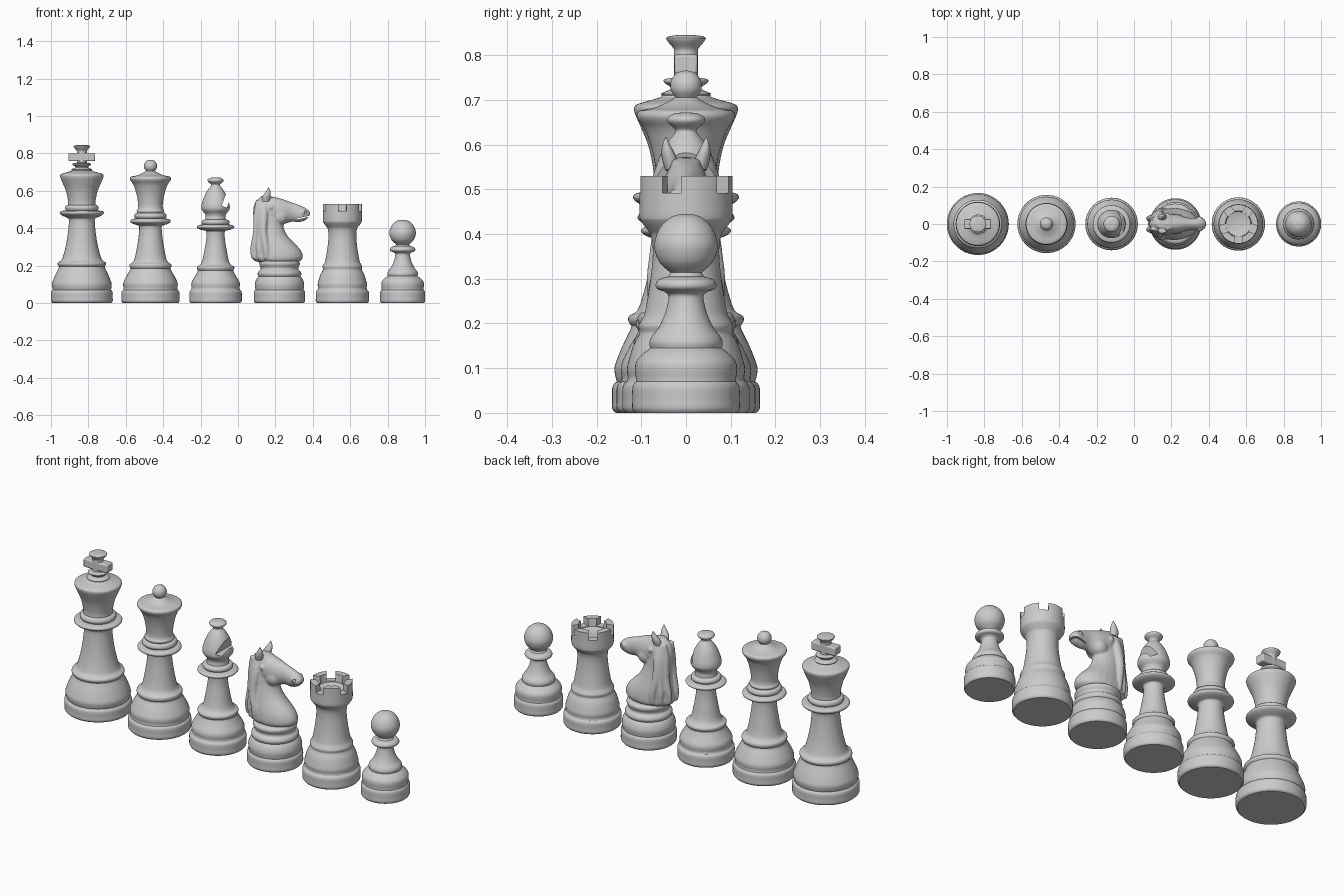
import bpy, bmesh, math
from mathutils import Vector, Matrix


def spline(pts, n=4):
    """Catmull-Rom through tuples; a repeated point makes a corner."""
    out = []
    for i in range(len(pts) - 1):
        a, b, c, d = (pts[max(i - 1, 0)], pts[i], pts[i + 1], pts[min(i + 2, len(pts) - 1)])
        if b == c:
            continue
        for k in range(n):
            t = k / n
            out.append([0.5 * (2 * q + (r - p) * t + (2 * p - 5 * q + 4 * r - s) * t * t
                               + (3 * q - p - 3 * r + s) * t ** 3) for p, q, r, s in zip(a, b, c, d)])
    return out + [list(pts[-1])]


def finish(bm, name, x=0.0):
    bmesh.ops.remove_doubles(bm, verts=bm.verts, dist=1e-5)
    bmesh.ops.recalc_face_normals(bm, faces=bm.faces)
    me = bpy.data.meshes.new(name)
    bm.to_mesh(me)
    bm.free()
    ob = bpy.data.objects.new(name, me)
    ob.location.x = x
    bpy.context.collection.objects.link(ob)
    return ob


def activate(ob):
    bpy.ops.object.select_all(action='DESELECT')
    ob.select_set(True)
    bpy.context.view_layer.objects.active = ob


def smooth(ob, angle=40):
    activate(ob)
    bpy.ops.object.shade_smooth_by_angle(angle=math.radians(angle))


def rings_to_faces(bm, rings, caps=False):
    for a, b in zip(rings, rings[1:]):
        for i in range(len(a)):
            j = (i + 1) % len(a)
            bm.faces.new((a[i], a[j], b[j], b[i]))
    if caps:
        bm.faces.new(rings[0])
        bm.faces.new(rings[-1])


def lathe(name, x, pts, seg=64):
    bm = bmesh.new()
    rings = []
    for r, z in spline(pts):
        r = max(r, 0.0)
        rings.append([bm.verts.new((r * math.cos(2 * math.pi * i / seg), r * math.sin(2 * math.pi * i / seg), max(z, 0)))
                      for i in range(seg)])
    rings_to_faces(bm, rings)
    bmesh.ops.dissolve_degenerate(bm, edges=bm.edges, dist=1e-6)
    return finish(bm, name, x)


def loft(bm, sections, seg=24, y=0.0, n=3):
    """Elliptical sections: two opposite points in xz, half width and optional y centre."""
    rings = []
    for s in spline(sections, n):
        A, B, hw = Vector((s[0], 0, s[1])), Vector((s[2], 0, s[3])), s[4]
        yc = s[5] if len(s) > 5 else y
        ring = []
        for i in range(seg):
            t = 2 * math.pi * i / seg
            ring.append(bm.verts.new((A + B) / 2 + (A - B) / 2 * math.cos(t) + Vector((0, yc + hw * math.sin(t), 0))))
        rings.append(ring)
    rings_to_faces(bm, rings, True)


def box(bm, matrix, size):
    bmesh.ops.create_cube(bm, size=1, matrix=matrix @ Matrix.Diagonal((*size, 1)))


def cut(ob, cutter):
    m = ob.modifiers.new('cut', 'BOOLEAN')
    m.operation, m.solver, m.object = 'DIFFERENCE', 'EXACT', cutter
    bpy.context.view_layer.update()
    activate(ob)
    bpy.ops.object.modifier_apply(modifier=m.name)
    bpy.data.objects.remove(cutter)


def base(R, bulge):
    """Turned foot shared by every piece."""
    return [(0, 0), (R * .95, 0), (R * .95, 0), (R, .01), (R, .03), (R, .055), (R * .97, .066),
            (R * .935, .07), (R * .935, .07), (bulge * .985, .08), (bulge, .098), (bulge * .975, .115)]


# King
king = lathe('king_body', -.835, base(.165, .16) + [
    (.142, .15), (.125, .185), (.122, .195), (.122, .195), (.129, .205), (.127, .217), (.112, .226), (.102, .245),
    (.087, .30), (.075, .37), (.069, .44), (.076, .455), (.076, .455), (.105, .468), (.118, .48), (.112, .491),
    (.085, .495), (.085, .495), (.09, .507), (.085, .52), (.073, .525), (.073, .525), (.074, .55), (.085, .60),
    (.106, .65), (.115, .672), (.115, .685), (.105, .692), (.07, .702), (.055, .708), (.055, .715), (.036, .723),
    (.036, .73), (.048, .738), (.048, .746), (.027, .75), (.027, .75), (.027, .805), (.027, .805), (.028, .815),
    (.043, .834), (.041, .841), (.02, .845), (0, .845)])
smooth(king)
bm = bmesh.new()
box(bm, Matrix.Translation((0, 0, .78)), (.142, .052, .044))
bar = finish(bm, 'king_cross_bar', -.835)
bev = bar.modifiers.new('bevel', 'BEVEL')
bev.width, bev.segments = .006, 3
smooth(bar)

# Queen
queen = lathe('queen_body', -.468, base(.155, .146) + [
    (.125, .15), (.11, .175), (.107, .185), (.107, .185), (.112, .195), (.11, .208), (.095, .218), (.084, .24),
    (.072, .30), (.063, .36), (.06, .405), (.066, .415), (.066, .415), (.095, .424), (.108, .435), (.102, .447),
    (.08, .452), (.08, .452), (.087, .463), (.082, .477), (.07, .482), (.07, .482), (.074, .492), (.067, .505),
    (.066, .53), (.074, .58), (.09, .63), (.107, .655), (.11, .667), (.103, .676), (.07, .683), (.042, .695),
    (.024, .706), (.024, .706), (.034, .722), (.034, .741), (.024, .758), (.012, .764), (0, .766)])
smooth(queen)

# Bishop with a slanted slit in the mitre
bishop = lathe('bishop_body', -.12, base(.14, .13) + [
    (.112, .14), (.098, .165), (.095, .175), (.095, .175), (.1, .185), (.098, .196), (.082, .205), (.07, .23),
    (.058, .29), (.05, .34), (.049, .38), (.055, .387), (.055, .387), (.085, .394), (.1, .405), (.094, .415),
    (.07, .42), (.07, .42), (.075, .43), (.07, .442), (.055, .447), (.055, .447), (.053, .465), (.058, .479),
    (.058, .479), (.073, .498), (.076, .515), (.071, .54), (.056, .58), (.038, .61), (.025, .626), (.025, .635),
    (.041, .65), (.041, .661), (.025, .67), (0, .672)])
bm = bmesh.new()
box(bm, Matrix.Translation((.067, 0, .571)) @ Matrix.Rotation(math.radians(20), 4, 'Y'), (.03, .3, .12))
cut(bishop, finish(bm, 'slit_cutter', -.12))
smooth(bishop)

# Rook with five battlements
rook = lathe('rook_body', .558, base(.142, .132) + [
    (.118, .15), (.105, .175), (.104, .183), (.104, .183), (.106, .195), (.1, .207), (.092, .225), (.082, .28),
    (.075, .34), (.075, .38), (.08, .402), (.08, .402), (.088, .412), (.1, .428), (.104, .44), (.104, .48),
    (.104, .53), (.104, .53), (.07, .53), (.07, .53), (.066, .488), (.066, .488), (.035, .481), (0, .479)])
bm = bmesh.new()
for k in range(5):
    box(bm, Matrix.Rotation(math.radians(54 + 72 * k), 4, 'Z') @ Matrix.Translation((.095, 0, .52)), (.09, .044, .056))
cut(rook, finish(bm, 'battlement_cutter', .558))
smooth(rook)

# Pawn
pawn = lathe('pawn_body', .88, base(.12, .114) + [
    (.097, .132), (.08, .145), (.08, .145), (.082, .158), (.076, .172), (.062, .19), (.048, .22), (.04, .25),
    (.04, .264), (.05, .272), (.05, .272), (.064, .277), (.068, .287), (.06, .299), (.04, .305), (.04, .305),
    (.035, .314), (.035, .314), (.058, .335), (.069, .36), (.07, .384), (.058, .415), (.035, .437), (.015, .444),
    (0, .445)])
smooth(pawn)

# Knight pedestal
ped = lathe('knight_pedestal', .222, base(.137, .132) + [
    (.122, .13), (.112, .143), (.112, .143), (.117, .155), (.113, .168), (.102, .178), (.101, .19), (.108, .205),
    (.107, .217), (.098, .225), (.098, .225), (0, .225)])
smooth(ped)

# Knight head: neck, skull, cheeks and mane locks fused into one surface
bm = bmesh.new()
loft(bm, [(.12, .216, .32, .216, .07), (.078, .234, .347, .242, .085), (.078, .29, .332, .288, .082),
          (.088, .36, .268, .355, .066), (.09, .42, .243, .41, .055), (.08, .48, .25, .45, .049),
          (.09, .535, .25, .51, .043), (.125, .574, .22, .56, .03)])
loft(bm, [(.12, .57, .13, .45, .035), (.165, .572, .20, .412, .052), (.225, .56, .255, .425, .048),
          (.29, .537, .29, .435, .034), (.345, .517, .325, .432, .033), (.378, .495, .36, .443, .031),
          (.386, .478, .378, .458, .016)])
for s in (-1, 1):
    bmesh.ops.create_icosphere(bm, subdivisions=3, radius=.042,
                               matrix=Matrix.Translation((.225, s * .022, .462)) @ Matrix.Diagonal((1, .8, 1, 1)))
    bmesh.ops.create_icosphere(bm, subdivisions=2, radius=.015, matrix=Matrix.Translation((.178, s * .045, .512)))
    bmesh.ops.create_icosphere(bm, subdivisions=2, radius=.017, matrix=Matrix.Translation((.352, s * .025, .484)))
    for top, low, y in ((.105, .083, .03), (.125, .115, .055), (.14, .15, .073)):
        loft(bm, [(top - .01, .55, top + .012, .55, .008, s * .03), (top - .022, .48, top + .02, .48, .016, s * (y * .5 + .012)),
                  (top - .025, .38, top + .015, .38, .018, s * (y * .7 + .01)), (low - .018, .29, low + .018, .29, .016, s * y),
                  (low - .012, .236, low + .012, .236, .009, s * y)], 12)
head = finish(bm, 'knight_head')
rm = head.modifiers.new('fuse', 'REMESH')
rm.mode, rm.voxel_size = 'VOXEL', .005
sm = head.modifiers.new('soften', 'SMOOTH')
sm.factor, sm.iterations = .5, 5
activate(head)
for m in ('fuse', 'soften'):
    bpy.ops.object.modifier_apply(modifier=m)
# Mouth line and nostrils
bm = bmesh.new()
box(bm, Matrix.Translation((.35, 0, .457)) @ Matrix.Rotation(math.radians(-12), 4, 'Y'), (.07, .12, .006))
for s in (-1, 1):
    bmesh.ops.create_icosphere(bm, subdivisions=2, radius=.009, matrix=Matrix.Translation((.362, s * .039, .486)))
cut(head, finish(bm, 'mouth_cutter'))
smooth(head, 50)

# Ears
bm = bmesh.new()
for s in (-1, 1):
    loft(bm, [(.128, .54, .17, .545, .016, s * .03), (.13, .568, .174, .57, .017, s * .037),
              (.147, .593, .174, .593, .011, s * .043), (.162, .617, .165, .617, .001, s * .046)], 16)
ears = finish(bm, 'knight_ears')
smooth(ears, 60)
